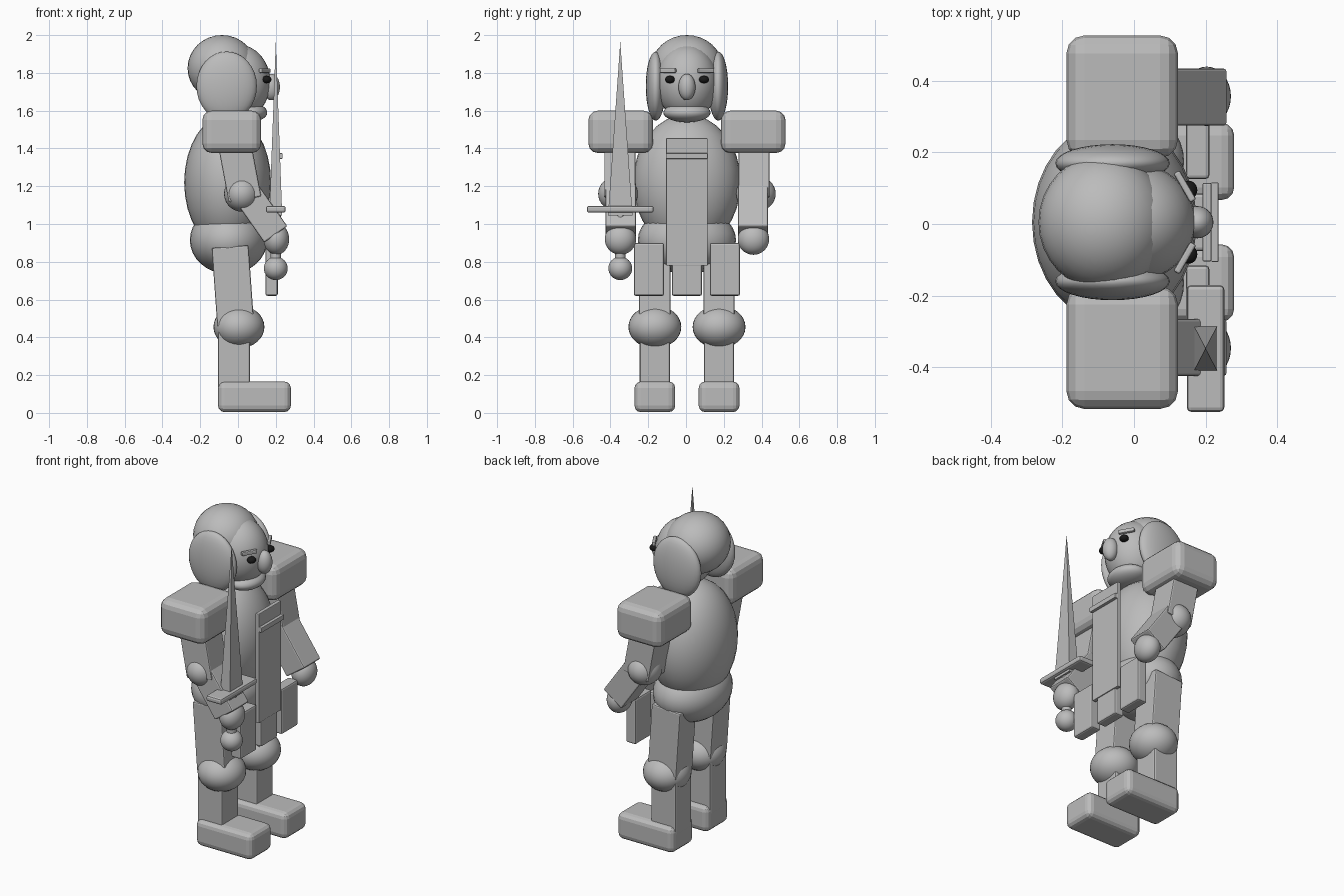
import bpy, math
from mathutils import Vector

if "Cube" in bpy.data.objects:
    bpy.data.objects.remove(bpy.data.objects["Cube"])


def mat(name, v):
    m = bpy.data.materials.new(name)
    m.diffuse_color = (v, v, v, 1)
    m.use_nodes = True
    m.node_tree.nodes["Principled BSDF"].inputs["Base Color"].default_value = m.diffuse_color
    return m


GREY, BLACK = mat("stone_grey", 0.5), mat("eye_black", 0.01)
YC = 0.005  # body midline


def finish(name, m):
    o = bpy.context.object
    o.name = name
    o.data.materials.append(m)
    return o


def ball(name, loc, r, m=GREY):
    bpy.ops.mesh.primitive_uv_sphere_add(segments=32, ring_count=16, radius=1, location=loc)
    o = finish(name, m)
    o.scale = r
    bpy.ops.object.transform_apply(location=False, rotation=False)
    bpy.ops.object.shade_smooth()
    return o


def box(name, loc, size, bevel=0.01, rot=(0, 0, 0), segments=2):
    bpy.ops.mesh.primitive_cube_add(size=1, location=loc)
    o = finish(name, GREY)
    o.scale = size
    bpy.ops.object.transform_apply(location=False, rotation=False)
    o.rotation_euler = rot
    b = o.modifiers.new("bevel", 'BEVEL')
    b.width, b.segments = bevel, segments
    return o


def limb(name, y, a, b, width, depth):
    """Box running between two (x, z) points."""
    d = Vector((b[0] - a[0], b[1] - a[1]))
    angle = math.atan2(d.x, d.y)
    return box(name, ((a[0] + b[0]) / 2, y, (a[1] + b[1]) / 2),
               (width, depth, d.length), 0.008, (0, angle, 0))


# Trunk
ball("torso", (-0.055, YC, 1.22), (0.23, 0.285, 0.36))
ball("pelvis", (-0.05, YC, 0.915), (0.205, 0.26, 0.18))

# Head
ball("hair_cap", (-0.085, YC, 1.825), (0.182, 0.19, 0.175))
ball("face", (0.0, YC, 1.75), (0.172, 0.165, 0.2))
ball("chin", (0.055, YC, 1.59), (0.1, 0.125, 0.052))
ball("nose", (0.177, YC, 1.725), (0.045, 0.045, 0.07))

# Tabard and hanging plates
box("tabard", (0.204, YC, 1.117), (0.024, 0.22, 0.675), 0.004)
box("tabard_band", (0.226, YC, 1.36), (0.02, 0.222, 0.03), 0.003)
box("middle_plate", (0.178, YC, 0.74), (0.065, 0.16, 0.24))

for side, s in (("right", -1), ("left", 1)):
    def at(y):
        return YC + s * y

    # Face details
    ball(side + "_hair_flap", (-0.06, at(0.165), 1.73), (0.16, 0.053, 0.183))
    ball(side + "_eye", (0.152, at(0.09), 1.765), (0.025, 0.026, 0.02), BLACK)
    box(side + "_eyebrow", (0.142, at(0.1), 1.812), (0.02, 0.095, 0.024), 0.006,
        (0, 0, s * math.radians(30)))
    # Arms
    box(side + "_shoulder", (-0.033, at(0.351), 1.488), (0.312, 0.342, 0.224), 0.05, segments=3)
    limb(side + "_upper_arm", at(0.355), (0.037, 1.13), (-0.025, 1.46), 0.175, 0.165)
    ball(side + "_elbow", (0.02, at(0.365), 1.16), (0.094, 0.105, 0.095))
    limb(side + "_forearm", at(0.35), (0.2, 0.945), (0.035, 1.18), 0.15, 0.16)
    ball(side + "_hand", (0.203, at(0.352), 0.92), (0.068, 0.083, 0.083))
    # Legs
    box(side + "_side_plate", (0.178, at(0.201), 0.76), (0.065, 0.16, 0.28))
    limb(side + "_thigh", at(0.17), (-0.012, 0.46), (-0.042, 0.88), 0.195, 0.165)
    ball(side + "_knee", (0.005, at(0.17), 0.455), (0.135, 0.14, 0.113))
    box(side + "_shin", (-0.022, at(0.17), 0.29), (0.17, 0.16, 0.36))
    box(side + "_foot", (0.087, at(0.17), 0.085), (0.386, 0.216, 0.162), 0.035, segments=3)

# Sword
SX, SY = 0.2, -0.348
ball("sword_pommel", (SX, SY, 0.765), (0.063, 0.063, 0.062))
bpy.ops.mesh.primitive_cylinder_add(vertices=16, radius=0.028, depth=0.3, location=(SX, SY, 0.92))
finish("sword_grip", GREY)
bpy.ops.object.shade_smooth_by_angle()
box("sword_guard", (SX, SY, 1.078), (0.105, 0.354, 0.036), 0.012)
bpy.ops.mesh.primitive_cone_add(vertices=4, radius1=math.sqrt(2), radius2=0, depth=0.92,
                                location=(SX, SY, 1.505), rotation=(0, 0, math.pi / 4))
blade = finish("sword_blade", GREY)
bpy.ops.object.transform_apply(location=False, rotation=True, scale=False)
blade.scale = (0.034, 0.065, 1)
